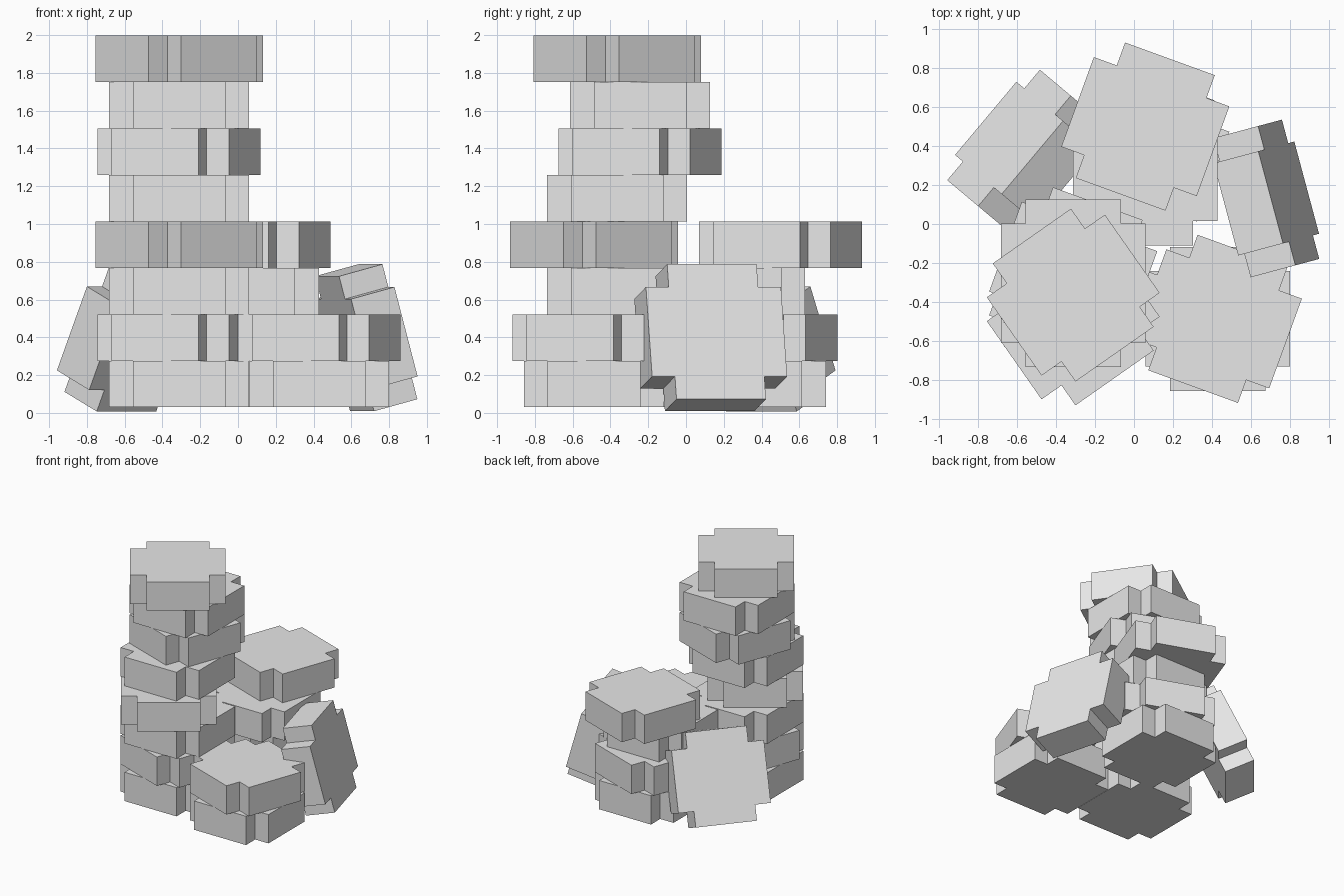
import bpy
import bmesh
from math import radians
from mathutils import Vector

cube = bpy.data.objects.get("Cube")
if cube:
    bpy.data.objects.remove(cube, do_unlink=True)

HALF = 0.37       # half the width of a coin
INNER = 0.245     # half the width of each straight side
THICK = 0.246
BASE = 0.03       # underside of the stacks

# Single colour
grey = bpy.data.materials.new("light_grey")
grey.use_nodes = True
colour = (0.8, 0.8, 0.8, 1)
grey.diffuse_color = colour
grey.node_tree.nodes["Principled BSDF"].inputs["Base Color"].default_value = colour


def coin_mesh():
    """A thick square coin with a square notch cut from every corner."""
    bm = bmesh.new()
    outline = []
    x, y = 1, 1
    for _ in range(4):
        for a, b in ((HALF, INNER), (INNER, INNER), (INNER, HALF)):
            # keep the outline turning the same way in every quadrant
            px, py = (a, b) if x * y > 0 else (b, a)
            outline.append(bm.verts.new((x * px, y * py, -THICK / 2)))
        x, y = -y, x
    face = bm.faces.new(outline)
    solid = bmesh.ops.extrude_face_region(bm, geom=[face])
    top = [v for v in solid["geom"] if isinstance(v, bmesh.types.BMVert)]
    bmesh.ops.translate(bm, verts=top, vec=Vector((0, 0, THICK)))
    bmesh.ops.recalc_face_normals(bm, faces=bm.faces)
    mesh = bpy.data.meshes.new("coin")
    bm.to_mesh(mesh)
    bm.free()
    mesh.materials.append(grey)
    return mesh


COIN = coin_mesh()


def add_coin(name, location, turn=0, tilt=0):
    coin = bpy.data.objects.new(name, COIN)
    coin.location = location
    coin.rotation_euler = (radians(tilt), 0, radians(turn))
    bpy.context.collection.objects.link(coin)


def add_stack(name, x, layers):
    """Pile coins upward; each layer is (y, turn)."""
    for i, (y, turn) in enumerate(layers):
        add_coin(f"{name}_coin_{i + 1}", (x, y, BASE + THICK * (i + 0.5)), turn)


# Three upright stacks
add_stack("tall_stack", -0.312, [
    (-0.365, 0), (-0.365, -20), (-0.365, 0), (-0.487, 35),
    (-0.365, 0), (-0.243, -20), (-0.243, 0), (-0.365, 35)])
add_stack("short_stack", 0.43, [(-0.487, 0), (-0.487, -20)])
add_stack("back_stack", 0.058, [(0.37, 0), (0.37, -20), (0.26, 0), (0.5, -20)])

# Two coins leaning against the stacks
add_coin("leaning_coin_right", (-0.556, 0.37, 0.395), turn=230, tilt=65)
add_coin("leaning_coin_left", (0.679, 0.131, 0.398), turn=105, tilt=75)
